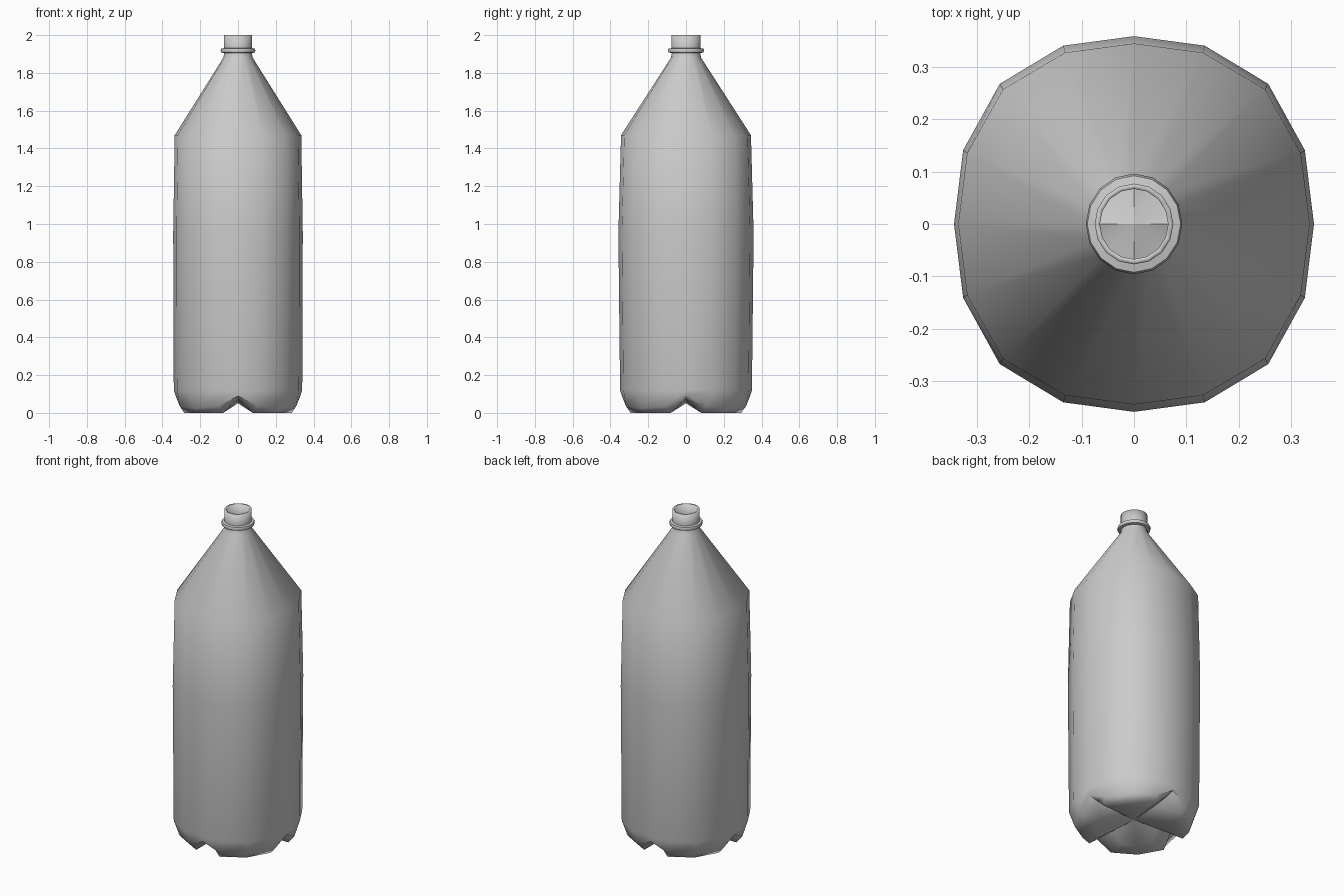
import bpy, bmesh
from math import sin, cos, pi, radians

cube = bpy.data.objects.get("Cube")
if cube:
    bpy.data.objects.remove(cube, do_unlink=True)

SIDES = 16

plastic = bpy.data.materials.new("grey_plastic")
plastic.use_nodes = True
grey = (0.6, 0.6, 0.6, 1)
plastic.diffuse_color = grey
plastic.node_tree.nodes["Principled BSDF"].inputs["Base Color"].default_value = grey

bm = bmesh.new()


def body_ring(rx, ry, z, square):
    """Slightly squared ellipse, fuller on the diagonals."""
    ring = []
    for i in range(SIDES):
        a = 2 * pi * i / SIDES
        k = 1 + square * sin(2 * a) ** 2
        ring.append(bm.verts.new((rx * k * cos(a), ry * k * sin(a), z)))
    return ring


def foot_ring(notch, side, corner, lean):
    """Four feet on the diagonals, with notches on the axes; each pair is radius, height."""
    ring = []
    for i in range(SIDES):
        r, z = (notch, side, corner, side)[i % 4]
        shift = {1: -lean, 3: lean}.get(i % 4, 0)
        a = 2 * pi * i / SIDES + radians(shift)
        ring.append(bm.verts.new((r * cos(a), r * 1.03 * sin(a), z)))
    return ring


# Rings from the underside up to the mouth
rings = [
    foot_ring((0.17, 0.06), (0.2, 0.01), (0.22, 0.005), 4),
    foot_ring((0.27, 0.075), (0.295, 0), (0.295, 0), 7),
    foot_ring((0.33, 0.09), (0.325, 0.035), (0.325, 0.025), 4),
]
for rx, ry, z, square in [
    (0.34, 0.349, 0.12, 0.055),
    (0.343, 0.358, 0.95, 0.055),
    (0.335, 0.344, 1.47, 0.055),
    (0.078, 0.08, 1.88, 0),
    (0.073, 0.075, 1.905, 0),
    (0.089, 0.092, 1.908, 0),
    (0.092, 0.096, 1.918, 0),
    (0.089, 0.092, 1.928, 0),
    (0.075, 0.077, 1.931, 0),
    (0.075, 0.077, 2.0, 0),
]:
    rings.append(body_ring(rx, ry, z, square))

for low, high in zip(rings, rings[1:]):
    for i in range(SIDES):
        j = (i + 1) % SIDES
        bm.faces.new((low[i], low[j], high[j], high[i]))

# Raised centre of the underside
centre = bm.verts.new((0, 0, 0.05))
for i in range(SIDES):
    bm.faces.new((centre, rings[0][(i + 1) % SIDES], rings[0][i]))
bmesh.ops.recalc_face_normals(bm, faces=bm.faces)

mesh = bpy.data.meshes.new("bottle")
bm.to_mesh(mesh)
bm.free()
mesh.materials.append(plastic)
bottle = bpy.data.objects.new("bottle", mesh)
bpy.context.collection.objects.link(bottle)

# Thin wall, open at the mouth
wall = bottle.modifiers.new("wall", 'SOLIDIFY')
wall.thickness = 0.01
wall.offset = -1

bpy.context.view_layer.objects.active = bottle
bottle.select_set(True)
bpy.ops.object.shade_smooth_by_angle(angle=radians(50))
